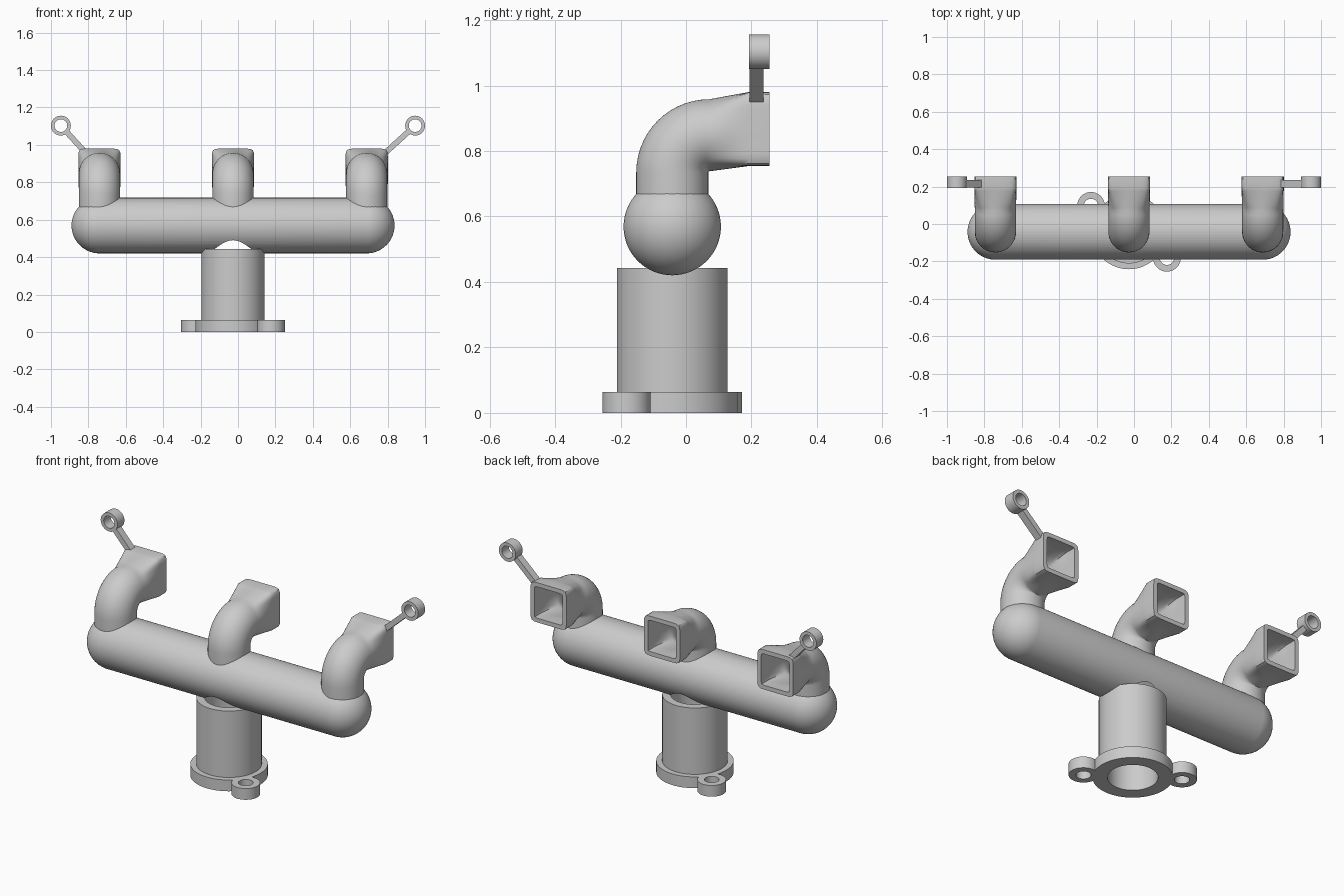
import bpy, bmesh, math
from mathutils import Matrix, Vector

if "Cube" in bpy.data.objects:
    bpy.data.objects.remove(bpy.data.objects["Cube"])

CX, CY = -0.027, -0.042          # axis of the inlet and the log pipe
PZ, PR = 0.569, 0.149            # log pipe height and radius
RUNNERS = (-0.741, CX, 0.688)


def finish(bm, name):
    me = bpy.data.meshes.new(name)
    bm.to_mesh(me)
    bm.free()
    ob = bpy.data.objects.new(name, me)
    bpy.context.collection.objects.link(ob)
    return ob


def smooth(ob, deg=35):
    bpy.ops.object.select_all(action='DESELECT')
    ob.select_set(True)
    bpy.context.view_layer.objects.active = ob
    bpy.ops.object.shade_smooth_by_angle(angle=math.radians(deg))


def skin(bm, loops, closed):
    """Bridge successive vertex loops with quads."""
    rings = [[bm.verts.new(p) for p in lp] for lp in loops]
    pairs = list(zip(rings, rings[1:])) + ([(rings[-1], rings[0])] if closed else [])
    for a, b in pairs:
        for i in range(len(a)):
            j = (i + 1) % len(a)
            bm.faces.new((a[i], a[j], b[j], b[i]))
    bmesh.ops.recalc_face_normals(bm, faces=bm.faces)


def ring(name, centre, r_out, r_in, depth, axis='Z', n=64):
    """Hollow cylinder starting at centre and running along the axis."""
    bm = bmesh.new()
    loops = []
    for r, h in ((r_out, 0), (r_out, depth), (r_in, depth), (r_in, 0)):
        lp = []
        for i in range(n):
            a = math.tau * i / n
            u, v = r * math.cos(a), r * math.sin(a)
            lp.append(Vector(centre) + Vector((u, v, h) if axis == 'Z' else (u, h, v)))
        loops.append(lp)
    skin(bm, loops, True)
    ob = finish(bm, name)
    smooth(ob)
    return ob


def capsule(bm, r, flip=False):
    """Round-ended cylinder along x between the two end runners."""
    vs = bmesh.ops.create_uvsphere(bm, u_segments=64, v_segments=25, radius=r,
                                   matrix=Matrix.Rotation(math.pi / 2, 4, 'Y'))['verts']
    for v in vs:
        v.co += Vector((RUNNERS[2] if v.co.x > 0 else RUNNERS[0], CY, PZ))
    if flip:
        bmesh.ops.reverse_faces(bm, faces=list({f for v in vs for f in v.link_faces}))


# Inlet tube, flange and two bolt ears
ring("inlet_tube", (CX, CY, 0), 0.169, 0.126, 0.442)
ring("inlet_flange", (CX, CY, 0), 0.2, 0.126, 0.064)
for s, side in ((1, "right"), (-1, "left")):
    ring("flange_ear_" + side, (CX + s * 0.203, CY - s * 0.139, 0), 0.074, 0.038, 0.064, n=40)

# Hollow log pipe with openings to the inlet and the runners
bm = bmesh.new()
capsule(bm, PR)
capsule(bm, PR - 0.022, True)
pipe = finish(bm, "log_pipe")
bm = bmesh.new()
for x, z, r in [(CX, 0.42, 0.126)] + [(x, 0.72, 0.088) for x in RUNNERS]:
    bmesh.ops.create_cone(bm, cap_ends=True, segments=64, radius1=r, radius2=r,
                          depth=0.24, matrix=Matrix.Translation((x, CY, z)))
cutter = finish(bm, "port_cutter")
cutter.hide_render = True
mod = pipe.modifiers.new("ports", 'BOOLEAN')
mod.operation, mod.solver, mod.object = 'DIFFERENCE', 'EXACT', cutter
bpy.context.view_layer.objects.active = pipe
bpy.ops.object.modifier_apply(modifier=mod.name)
bpy.data.objects.remove(cutter)
smooth(pipe)


def runner_stations():
    """(y, z, bend angle, squareness) along the runner centreline."""
    R, z0 = 0.113, 0.735
    out = [(CY, 0.65, 0, 0), (CY, 0.69, 0, 0)]
    for i in range(15):
        t = math.pi / 2 * i / 14
        out.append((CY + R - R * math.cos(t), z0 + R * math.sin(t), t, 0))
    for i in range(1, 9):
        k = i / 8
        out.append((CY + R + 0.12 * k, z0 + R + 0.019 * k, math.pi / 2, k))
    return out + [(0.255, 0.867, math.pi / 2, 1)]


def runner_loop(x, st, r_round, r_square, power, n=64):
    y, z, t, k = st
    lp = []
    for i in range(n):
        a = math.tau * i / n
        c, s = math.cos(a), math.sin(a)
        sq = r_square / (abs(c) ** power + abs(s) ** power) ** (1 / power)
        r = r_round + (sq - r_round) * k
        lp.append((x + r * c, y - r * s * math.cos(t), z + r * s * math.sin(t)))
    return lp


# Three elbow runners, round at the pipe and square at the mouth
for x, side in zip(RUNNERS, ("left", "middle", "right")):
    st = runner_stations()
    bm = bmesh.new()
    skin(bm, [runner_loop(x, s, 0.11, 0.113, 10) for s in st] +
         [runner_loop(x, s, 0.088, 0.089, 20) for s in reversed(st)], True)
    smooth(finish(bm, "runner_" + side), 40)

# Mounting eyes on slanted arms
for ex, tx, tz, side in ((-0.947, -0.822, 0.966, "left"), (0.947, 0.79, 0.96, "right")):
    ring("eye_" + side, (ex, 0.193, 1.103), 0.053, 0.034, 0.062, 'Y', 40)
    eye, foot = Vector((ex, 0.215, 1.103)), Vector((tx, 0.215, tz))
    d = (foot - eye).normalized()
    start = eye + d * 0.043
    bm = bmesh.new()
    bmesh.ops.create_cube(bm, size=1)
    ang = math.atan2(-d.z, d.x)
    bm.transform(Matrix.Translation((start + foot) / 2) @ Matrix.Rotation(ang, 4, 'Y')
                 @ Matrix.Diagonal(((foot - start).length, 0.042, 0.03, 1)))
    finish(bm, "eye_arm_" + side)
